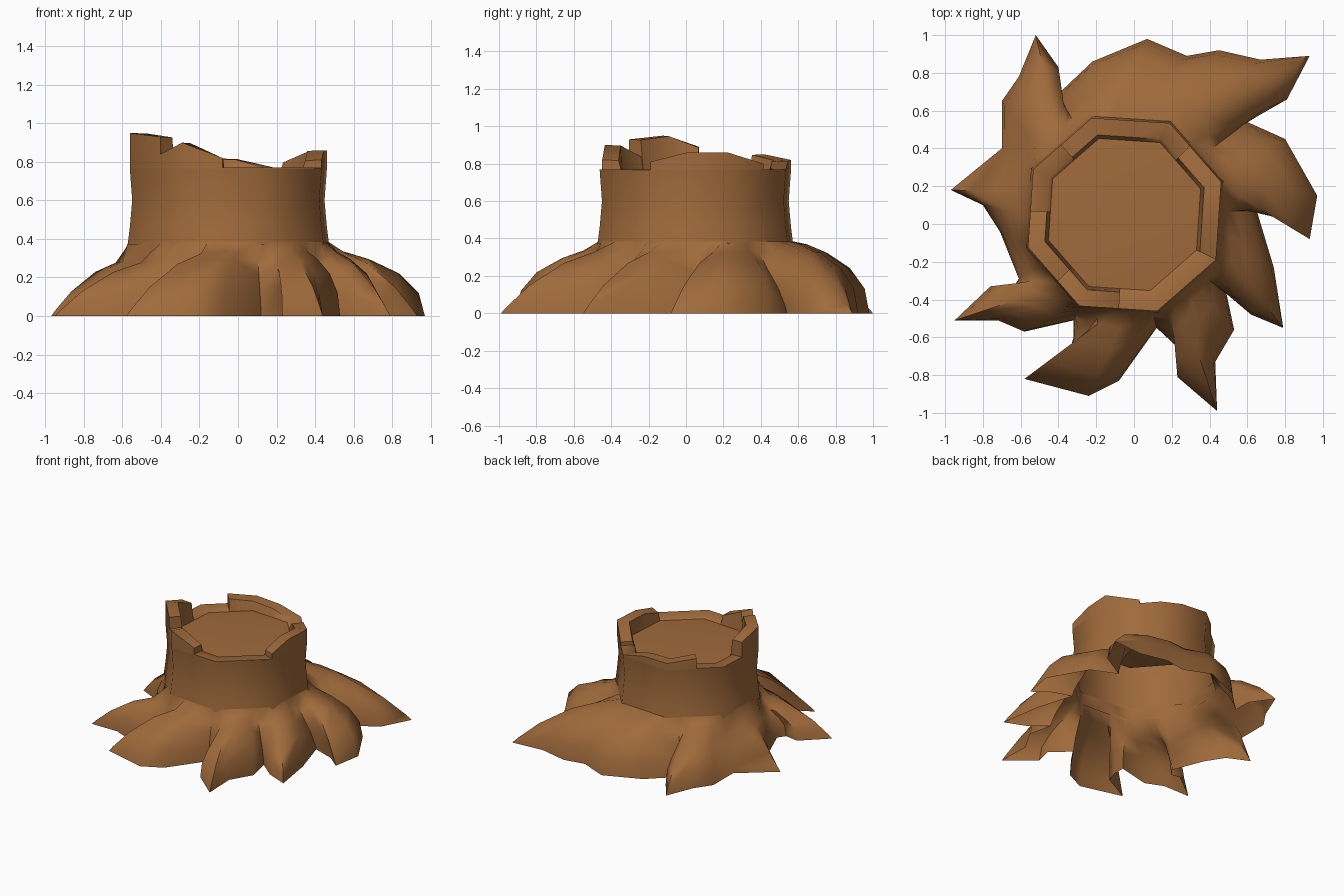
import bpy, bmesh, math

if "Cube" in bpy.data.objects:
    bpy.data.objects.remove(bpy.data.objects["Cube"])

CX, CY = -0.05, 0.05          # trunk axis
CORNER = 18.7                 # angle of the first octagon corner

bark = bpy.data.materials.new("bark brown")
bark.diffuse_color = (0.35, 0.145, 0.044, 1)
bark.use_nodes = True
bark.node_tree.nodes["Principled BSDF"].inputs["Base Color"].default_value = bark.diffuse_color


def oct_pt(angle, radius, z):
    """Point on the octagonal trunk section."""
    off = (angle - CORNER) % 45 - 22.5
    r = radius * math.cos(math.radians(22.5)) / math.cos(math.radians(off))
    a = math.radians(angle)
    return (CX + r * math.cos(a), CY + r * math.sin(a), z)


def loft(name, columns, cap=False, angle=55):
    """Closed strip through vertical columns of points; cap closes the last ring."""
    bm = bmesh.new()
    cols = [[bm.verts.new(p) for p in c] for c in columns]
    n = len(cols)
    for i in range(n):
        a, b = cols[i], cols[(i + 1) % n]
        for j in range(len(a) - 1):
            bm.faces.new((a[j], b[j], b[j + 1], a[j + 1]))
    if cap:
        bm.faces.new([c[-1] for c in cols])
    bmesh.ops.remove_doubles(bm, verts=bm.verts, dist=0.0005)
    me = bpy.data.meshes.new(name)
    bm.to_mesh(me)
    bm.free()
    me.materials.append(bark)
    ob = bpy.data.objects.new(name, me)
    bpy.context.collection.objects.link(ob)
    bpy.ops.object.select_all(action='DESELECT')
    bpy.context.view_layer.objects.active = ob
    ob.select_set(True)
    bpy.ops.object.shade_smooth_by_angle(angle=math.radians(angle))
    return ob


# Ground outline of each root, counterclockwise:
# (index of tip, height factor, points from its first notch)
roots = [
    (2, 1.0, [(.65, .07), (.82, .01), (.93, -.08), (.97, .15), (.80, .45)]),
    (2, 1.1, [(.60, .54), (.81, .66), (.93, .89), (.67, .87), (.45, .92),
              (.28, .89), (.07, .98), (-.22, .86)]),
    (2, 1.0, [(-.40, .69), (-.40, .83), (-.52, 1.0), (-.61, .78), (-.70, .65)]),
    (1, .85, [(-.70, .40), (-.97, .18), (-.80, .10), (-.71, -.04)]),
    (3, .85, [(-.61, -.29), (-.65, -.35), (-.76, -.33), (-.95, -.51), (-.72, -.51), (-.58, -.57)]),
    (3, 1.0, [(-.32, -.51), (-.32, -.60), (-.35, -.70), (-.58, -.82), (-.24, -.91), (-.08, -.83)]),
    (3, 1.0, [(.12, -.55), (.26, -.68), (.23, -.81), (.44, -.99), (.43, -.73), (.53, -.56)]),
    (2, 1.0, [(.49, -.37), (.62, -.48), (.79, -.55), (.74, -.23)]),
]
notch_angles = [2, 37, 119, 152, 211, 244, 286, 322, 362]

# Heights at the inward steps for notches, tips and the two root flanks
steps = (.06, .25, .55, .8)
heights = {"notch": (.04, .12, .21, .29), "tip": (.04, .15, .27, .325),
           "steep": (.10, .17, .24, .30), "flank": (.12, .22, .295, .335)}

base = []                     # [ground point, kind, factor, trunk angle]
for k, (tip, factor, pts) in enumerate(roots):
    a0, a1 = notch_angles[k], notch_angles[k + 1]
    for i, p in enumerate(pts):
        kind = ("notch" if i == 0 else "tip" if i == tip
                else "steep" if i < tip else "flank")
        base.append((p, kind, factor, a0 + (a1 - a0) * i / len(pts)))

# Flaring roots, open underneath
columns = []
for p, kind, factor, ang in base:
    q = oct_pt(ang, .55, .385)
    col = [(p[0], p[1], 0)]
    for t, z in zip(steps, heights[kind]):
        col.append((p[0] + (q[0] - p[0]) * t, p[1] + (q[1] - p[1]) * t, z * factor))
    columns.append(col + [q, oct_pt(ang, .538, .46)])
loft("roots", columns, angle=65)

# Eight-sided trunk
loft("trunk", [[oct_pt(CORNER + 45 * i, r, z) for r, z in
                ((.552, .37), (.54, .46), (.527, .6), (.54, .765))] for i in range(8)])

# Broken rim: (angle, height); a repeated angle is a step
rim = [(-26.3, .77), (-26.3, .81), (-5, .86), (18.7, .86), (46.6, .80), (46.6, .77),
       (63.7, .77), (85, .815), (108.7, .82), (132.6, .85), (132.6, .77), (153.7, .77),
       (177.8, .77), (177.8, .89), (198.7, .95), (225, .93), (225, .84), (243.7, .90),
       (266.6, .82), (266.6, .77), (288.7, .77)]
loft("broken_rim", [[oct_pt(a, .54, .765), oct_pt(a, .54, z),
                     oct_pt(a, .445, z - .003), oct_pt(a, .425, .75)] for a, z in rim], angle=50)

# Cut wood face inside the rim
loft("cut_top", [[oct_pt(CORNER + 45 * i, .43, .749), oct_pt(CORNER + 45 * i, .42, .75)]
                 for i in range(8)], cap=True, angle=30)
